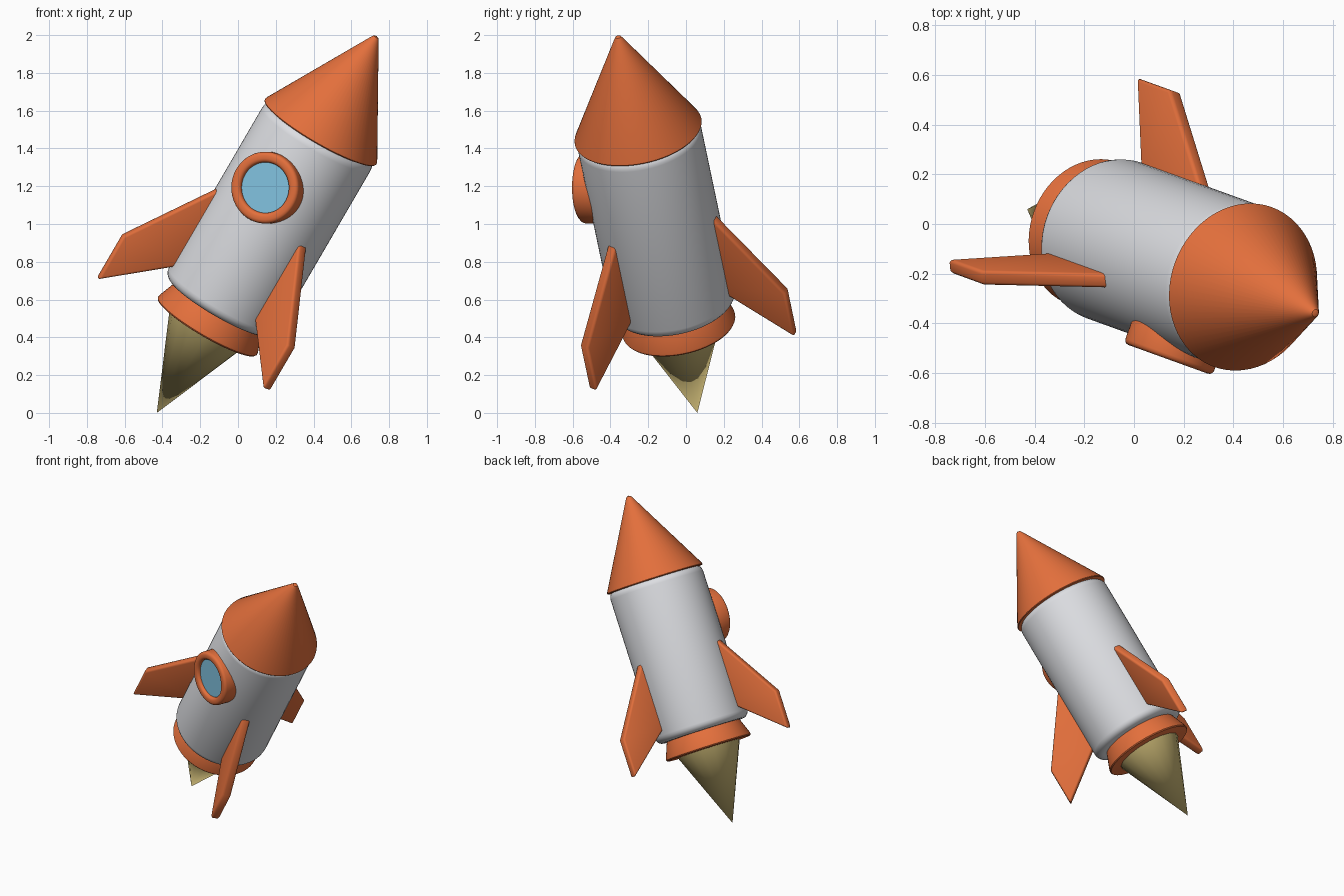
import bpy, bmesh
from math import radians
from mathutils import Matrix, Vector

cube = bpy.data.objects.get("Cube")
if cube:
    bpy.data.objects.remove(cube, do_unlink=True)

# Tilted rocket frame: local z runs from flame tip to nose, local -y holds the window
axis = Vector((0.4955, -0.179, 0.85)).normalized()
back = Vector((0.338, 0.936, 0.0))
back = (back - axis * back.dot(axis)).normalized()
side = back.cross(axis)
FRAME = Matrix.Translation((-0.43, 0.06, 0)) @ Matrix((side, back, axis)).transposed().to_4x4()


def material(name, rgb):
    mat = bpy.data.materials.new(name)
    mat.use_nodes = True
    mat.diffuse_color = (*rgb, 1)
    bsdf = next(n for n in mat.node_tree.nodes if n.type == 'BSDF_PRINCIPLED')
    bsdf.inputs["Base Color"].default_value = (*rgb, 1)
    bsdf.inputs["Roughness"].default_value = 0.6
    return mat


ORANGE = material("orange paint", (0.77, 0.16, 0.045))
WHITE = material("white hull", (0.72, 0.73, 0.76))
BLUE = material("blue glass", (0.22, 0.54, 0.75))
YELLOW = material("straw flame", (0.60, 0.48, 0.18))


def finish(name, bm, mat, bevel=0, segments=3, place=Matrix()):
    """Bevel the hard edges, shade smooth by angle and stand the part in the rocket frame."""
    bmesh.ops.remove_doubles(bm, verts=bm.verts, dist=0.0001)
    bmesh.ops.recalc_face_normals(bm, faces=bm.faces)
    if bevel:
        hard = [e for e in bm.edges if e.is_manifold and e.calc_face_angle() > radians(50)]
        bmesh.ops.bevel(bm, geom=hard, offset=bevel, segments=segments,
                        profile=0.5, affect='EDGES', clamp_overlap=True)
    mesh = bpy.data.meshes.new(name)
    bm.to_mesh(mesh)
    bm.free()
    mesh.materials.append(mat)
    obj = bpy.data.objects.new(name, mesh)
    bpy.context.collection.objects.link(obj)
    obj.matrix_world = FRAME @ place
    bpy.ops.object.select_all(action='DESELECT')
    obj.select_set(True)
    bpy.context.view_layer.objects.active = obj
    bpy.ops.object.shade_smooth_by_angle(angle=radians(35))
    return obj


def lathe(name, profile, mat, steps=64, closed=False, **options):
    """Turn a (radius, height) profile around the z axis."""
    bm = bmesh.new()
    verts = [bm.verts.new((r, 0, z)) for r, z in profile]
    pairs = list(zip(verts, verts[1:]))
    if closed:
        pairs.append((verts[-1], verts[0]))
    edges = [bm.edges.new(p) for p in pairs]
    bmesh.ops.spin(bm, geom=verts + edges, cent=(0, 0, 0), axis=(0, 0, 1),
                   angle=radians(360), steps=steps, use_merge=True)
    return finish(name, bm, mat, **options)


def fin(name, angle):
    """A swept plate standing out from the hull."""
    half = 0.03
    outline = [(0.25, 0.80), (0.647, 0.49), (0.647, 0.76), (0.25, 1.33)]
    bm = bmesh.new()
    face = bm.faces.new([bm.verts.new((r, -half, z)) for r, z in outline])
    grown = bmesh.ops.extrude_face_region(bm, geom=[face])["geom"]
    bmesh.ops.translate(bm, vec=(0, 2 * half, 0),
                        verts=[v for v in grown if isinstance(v, bmesh.types.BMVert)])
    # the extruded source face is kept, so the plate is closed
    return finish(name, bm, ORANGE, bevel=0.014, segments=3,
                  place=Matrix.Rotation(radians(angle), 4, 'Z'))


# Hull, nose, tail band and flame
lathe("hull", [(0, 0.66), (0.332, 0.66), (0.332, 1.755), (0, 1.755)], WHITE,
      bevel=0.05, segments=5)
lathe("nose_cone", [(0, 1.745), (0.348, 1.745), (0.024, 2.328), (0.015, 2.342), (0, 2.348)],
      ORANGE, bevel=0.016)
lathe("tail_band", [(0, 0.533), (0.31, 0.533), (0.25, 0.69), (0, 0.69)], ORANGE, bevel=0.022)
lathe("flame", [(0, 0), (0.235, 0.56), (0, 0.56)], YELLOW, steps=16)

# Three fins, evenly spaced
for label, angle in (("back", 90), ("right", 210), ("left", 330)):
    fin(label + "_fin", angle)

# Porthole facing forward
porthole = Matrix.Translation((0, 0, 1.403)) @ Matrix.Rotation(radians(90), 4, 'X')
lathe("window_ring", [(0.134, 0.25), (0.19, 0.25), (0.19, 0.376), (0.134, 0.376)], ORANGE,
      closed=True, bevel=0.02, place=porthole)
lathe("window_glass", [(0, 0.30), (0.14, 0.30), (0.14, 0.352), (0, 0.352)], BLUE, place=porthole)
